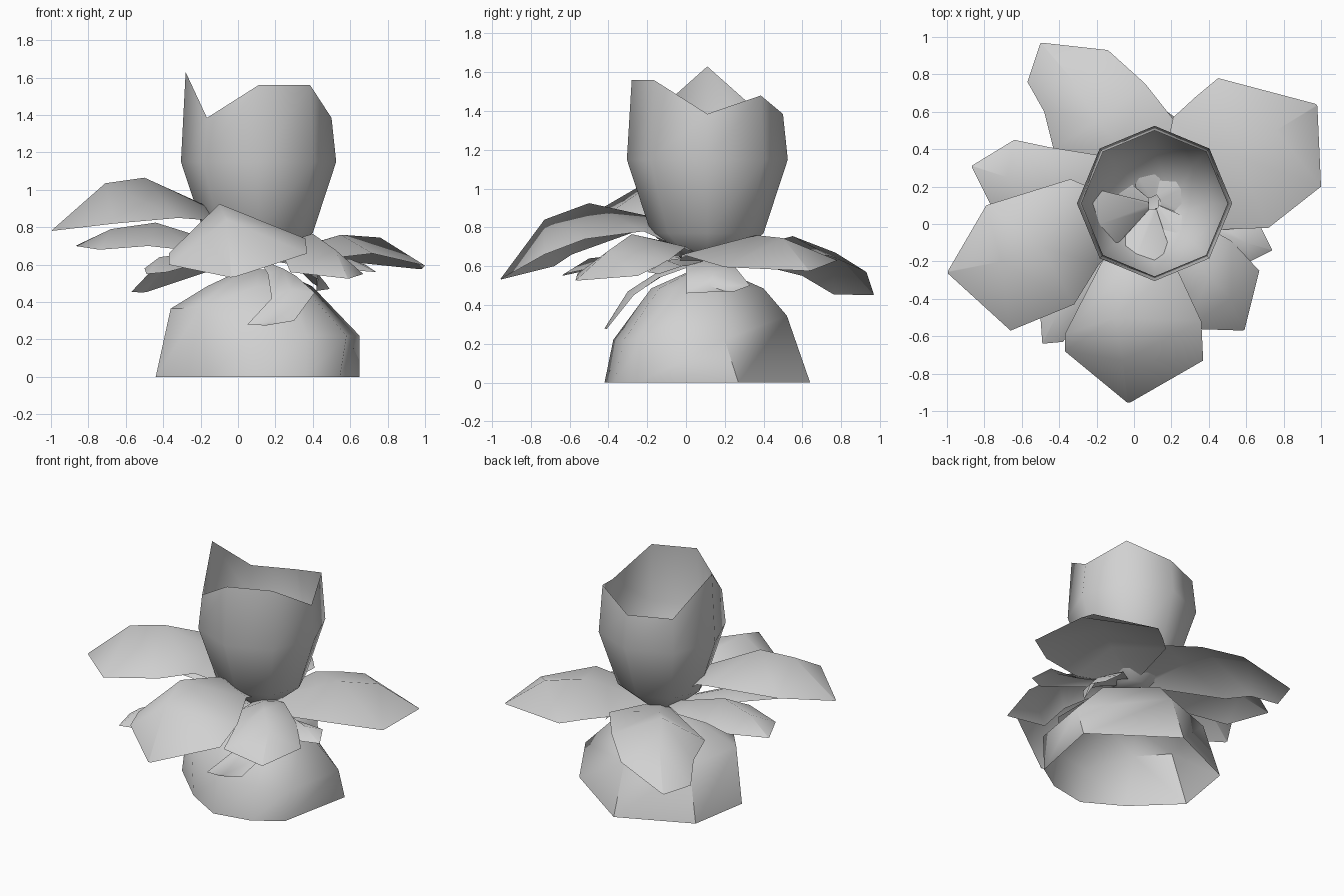
import bpy
import math
from mathutils import Vector

default_cube = bpy.data.objects.get("Cube")
if default_cube:
    bpy.data.objects.remove(default_cube)

CENTRE = Vector((0.11, 0.11, 0))
SIDES = 8

grey = bpy.data.materials.new("plain_grey")
grey.use_nodes = True
grey.diffuse_color = (0.64, 0.64, 0.64, 1)
shader = next(n for n in grey.node_tree.nodes if n.type == "BSDF_PRINCIPLED")
shader.inputs["Base Color"].default_value = grey.diffuse_color


def loft(name, rows, closed, cap_start=False, cap_end=False, sharp=60):
    """Skin equal-length rows of points into one smooth-shaded object."""
    count = len(rows[0])
    verts = [point for row in rows for point in row]
    faces = []
    for r in range(len(rows) - 1):
        for c in range(count if closed else count - 1):
            n = (c + 1) % count
            low, high = r * count, (r + 1) * count
            faces.append((low + c, low + n, high + n, high + c))
    if cap_start:
        faces.append(tuple(reversed(range(count))))
    if cap_end:
        faces.append(tuple(range(len(verts) - count, len(verts))))
    mesh = bpy.data.meshes.new(name)
    mesh.from_pydata(verts, [], faces)
    mesh.materials.append(grey)
    obj = bpy.data.objects.new(name, mesh)
    bpy.context.scene.collection.objects.link(obj)
    bpy.ops.object.select_all(action="DESELECT")
    obj.select_set(True)
    bpy.context.view_layer.objects.active = obj
    bpy.ops.object.shade_smooth_by_angle(angle=math.radians(sharp))


def ring(radius, heights):
    """Horizontal ring of points with one height per corner."""
    points = []
    for i, height in enumerate(heights):
        angle = math.tau * i / SIDES
        points.append(CENTRE + Vector((radius * math.cos(angle), radius * math.sin(angle), height)))
    return points


def leaf(name, *sections, tip):
    """Arched leaf: sections of (left edge, midrib, right edge) from root to tip."""
    rows = [[Vector(point) for point in section] for section in sections]
    root = CENTRE + Vector((0, 0, 0.63))
    root_row = [root.lerp(point, 0.1) for point in rows[0]]
    tip_row = [point.lerp(Vector(tip), 0.98) for point in rows[-1]]
    loft(name, [root_row, *rows, tip_row], closed=False)


# Rounded base, open underneath, with a flat facet on one side
foot = [(0.545, -0.25), (0.65, 0.27), (0.12, 0.64), (-0.37, 0.42),
        (-0.44, 0), (-0.16, -0.27), (0.1, -0.42), (0.36, -0.37)]
shoulder = [(0.58, -0.22, 0.22), (0.65, 0.2, 0.22), (0.12, 0.52, 0.345), (-0.28, 0.36, 0.36),
            (-0.36, -0.05, 0.365), (-0.2, -0.24, 0.37), (0.1, -0.375, 0.22), (0.37, -0.32, 0.22)]
foot_row = [Vector((x, y, 0)) for x, y in foot]
shoulder_row = [Vector(point) for point in shoulder]
neck_row = []
for point in shoulder_row:
    outward = Vector((point.x, point.y, 0)) - CENTRE
    neck_row.append(CENTRE + outward.normalized() * 0.29 + Vector((0, 0, 0.485)))
crown_row = [CENTRE + (p - CENTRE) * 0.3 + Vector((0, 0, 0.43)) for p in neck_row]
loft("base", [foot_row, shoulder_row, neck_row, crown_row], closed=True, cap_end=True, sharp=52)

# Thin cup with an uneven rim
rim_heights = (1.385, 1.48, 1.385, 1.385, 1.63, 1.385, 1.56, 1.56)
cup_rows = [ring(radius, [height] * SIDES)
            for radius, height in ((0.1, 0.61), (0.29, 0.77), (0.415, 1.15))]
cup_rows.append(ring(0.39, rim_heights))
loft("cup", cup_rows, closed=True, cap_start=True)

# Large leaves
leaf("front_leaf",
     ((0.22, -0.22, 0.78), (0, -0.2, 0.86), (-0.17, -0.2, 0.8)),
     ((0.36, -0.52, 0.74), (-0.1, -0.5, 0.925), (-0.37, -0.59, 0.66)),
     ((0.37, -0.73, 0.66), (-0.06, -0.73, 0.84), (-0.37, -0.68, 0.6)),
     tip=(-0.03, -0.96, 0.53))
leaf("right_leaf",
     ((-0.19, -0.22, 0.84), (-0.18, 0, 0.92), (-0.22, 0.19, 0.86)),
     ((-0.32, -0.43, 0.85), (-0.5, -0.12, 1.065), (-0.34, 0.24, 0.9)),
     ((-0.66, -0.57, 0.82), (-0.71, -0.2, 1.035), (-0.79, 0.1, 0.88)),
     tip=(-1, -0.26, 0.78))
leaf("back_left_leaf",
     ((0.21, 0.57, 0.66), (0.42, 0.28, 0.72), (0.46, -0.03, 0.63)),
     ((0.33, 0.68, 0.65), (0.55, 0.36, 0.76), (0.72, -0.02, 0.66)),
     ((0.45, 0.78, 0.63), (0.76, 0.5, 0.745), (1, 0.2, 0.595)),
     tip=(0.98, 0.64, 0.575))
leaf("back_right_leaf",
     ((-0.43, 0.4, 0.6), (-0.08, 0.42, 0.72), (0.21, 0.56, 0.69)),
     ((-0.48, 0.6, 0.55), (-0.2, 0.55, 0.755), (0.06, 0.75, 0.65)),
     ((-0.57, 0.76, 0.455), (-0.33, 0.77, 0.67), (-0.14, 0.93, 0.57)),
     tip=(-0.5, 0.97, 0.45))

# Smaller leaves underneath
leaf("side_right_leaf",
     ((-0.2, 0, 0.67), (-0.2, 0.2, 0.75), (-0.2, 0.37, 0.71)),
     ((-0.48, -0.03, 0.7), (-0.44, 0.2, 0.825), (-0.45, 0.41, 0.73)),
     ((-0.74, 0.05, 0.68), (-0.68, 0.25, 0.79), (-0.64, 0.45, 0.72)),
     tip=(-0.87, 0.31, 0.7))
leaf("front_left_leaf",
     ((0.36, 0, 0.7), (0.28, -0.12, 0.73), (0.16, -0.2, 0.67)),
     ((0.52, -0.09, 0.63), (0.4, -0.28, 0.765), (0.25, -0.4, 0.63)),
     ((0.67, -0.25, 0.55), (0.52, -0.4, 0.68), (0.28, -0.56, 0.56)),
     tip=(0.59, -0.57, 0.525))
leaf("side_left_leaf",
     ((0.45, 0, 0.6), (0.42, -0.03, 0.64), (0.4, -0.1, 0.6)),
     ((0.68, -0.02, 0.6), (0.6, -0.1, 0.63), (0.62, -0.2, 0.57)),
     tip=(0.74, -0.14, 0.56))
leaf("front_right_leaf",
     ((-0.12, -0.3, 0.63), (-0.2, -0.24, 0.67), (-0.3, -0.14, 0.63)),
     ((-0.38, -0.63, 0.56), (-0.42, -0.5, 0.64), (-0.5, -0.5, 0.58)),
     tip=(-0.49, -0.64, 0.55))
leaf("hanging_front_leaf",
     ((0.31, -0.14, 0.54), (0.24, -0.13, 0.58), (0.16, -0.12, 0.55)),
     ((0.41, -0.27, 0.45), (0.28, -0.3, 0.47), (0.18, -0.32, 0.42)),
     ((0.3, -0.39, 0.3), (0.18, -0.41, 0.295), (0.05, -0.42, 0.28)),
     tip=(0.15, -0.41, 0.275))
leaf("hanging_side_leaf",
     ((0.3, 0.25, 0.6), (0.28, 0.1, 0.63), (0.3, 0, 0.6)),
     ((0.4, 0.33, 0.5), (0.42, 0.14, 0.56), (0.43, 0, 0.52)),
     ((0.45, 0.25, 0.47), (0.47, 0.12, 0.5), (0.42, 0, 0.46)),
     tip=(0.49, 0.2, 0.47))
